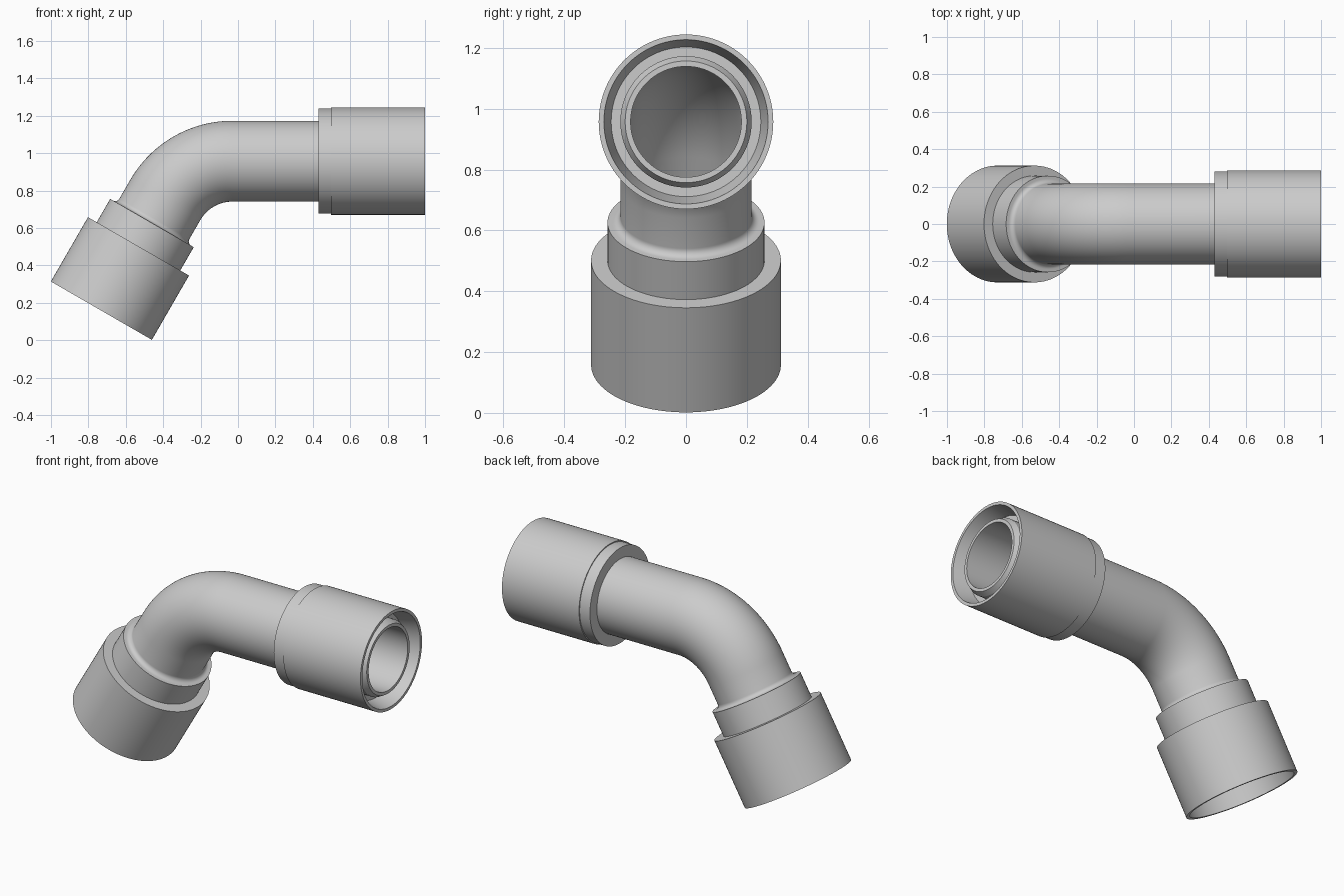
import bpy, bmesh, math
from mathutils import Vector

if "Cube" in bpy.data.objects:
    bpy.data.objects.remove(bpy.data.objects["Cube"])

SIDES = 96
# Centreline: lower leg rising at 60 degrees, a 60 degree bend, then a level leg to x = 1
ANG = math.radians(60)
LEG = 0.683
BEND_R = 0.4157
BEND_X, AXIS_Z = -0.029, 0.957
ARC = BEND_R * ANG
END = LEG + ARC + (1 - BEND_X)


def frame(s):
    """Point and in-plane normal of the centreline at distance s from the lower end."""
    a = ANG * (1 - min(max((s - LEG) / ARC, 0), 1))
    normal = Vector((-math.sin(a), 0, math.cos(a)))
    tangent = Vector((math.cos(a), 0, math.sin(a)))
    p = Vector((BEND_X, 0, AXIS_Z - BEND_R)) + normal * BEND_R
    if s < LEG:
        p += tangent * (s - LEG)
    elif s > LEG + ARC:
        p += tangent * (s - LEG - ARC)
    return p, normal


def lathe(name, profile):
    """Turn a closed (distance, radius) outline around the centreline."""
    bm = bmesh.new()
    rings = []
    for s, r in profile:
        p, n = frame(s)
        ring = []
        for i in range(SIDES):
            t = 2 * math.pi * i / SIDES
            ring.append(bm.verts.new(p + n * (r * math.cos(t)) + Vector((0, r * math.sin(t), 0))))
        rings.append(ring)
    for k, a in enumerate(rings):
        b = rings[(k + 1) % len(rings)]
        for i in range(SIDES):
            j = (i + 1) % SIDES
            bm.faces.new((a[i], a[j], b[j], b[i]))
    bmesh.ops.recalc_face_normals(bm, faces=bm.faces)
    mesh = bpy.data.meshes.new(name)
    bm.to_mesh(mesh)
    bm.free()
    ob = bpy.data.objects.new(name, mesh)
    bpy.context.collection.objects.link(ob)
    bpy.ops.object.select_all(action='DESELECT')
    ob.select_set(True)
    bpy.context.view_layer.objects.active = ob
    bpy.ops.object.shade_smooth_by_angle(angle=math.radians(25))


# Bent pipe with the socket bell on its lower end, chamfered tip on the other
bend = [LEG + ARC * i / 32 for i in range(33)]
F = 0.026
fillet = [(0.541 + F - F * math.cos(a), 0.216 + F - F * math.sin(a))
          for a in (math.pi / 2 * i / 8 for i in range(9))]
outer = [(0.38, 0.258), (0.541, 0.258)] + fillet
outer += [(s, 0.216) for s in bend] + [(END - 0.05, 0.216), (END - 0.02, 0.2)]
inner = [(END - 0.02, 0.182)] + [(s, 0.182) for s in reversed(bend)]
inner += [(0.51, 0.182), (0.51, 0.22), (0.38, 0.22)]
lathe("bent_pipe", outer + inner)

# Lower socket cup
lathe("lower_socket", [(0, 0.312), (0.397, 0.312), (0.397, 0.22),
                       (0.365, 0.22), (0.365, 0.287), (0, 0.293)])

# Coupling sleeve on the level leg, with a slightly narrower rear band
lathe("coupling_sleeve", [(END - 0.57, 0.21), (END - 0.57, 0.281), (END - 0.503, 0.281),
                          (END - 0.503, 0.287), (END, 0.287), (END, 0.27),
                          (END - 0.1, 0.246), (END - 0.1, 0.21)])
